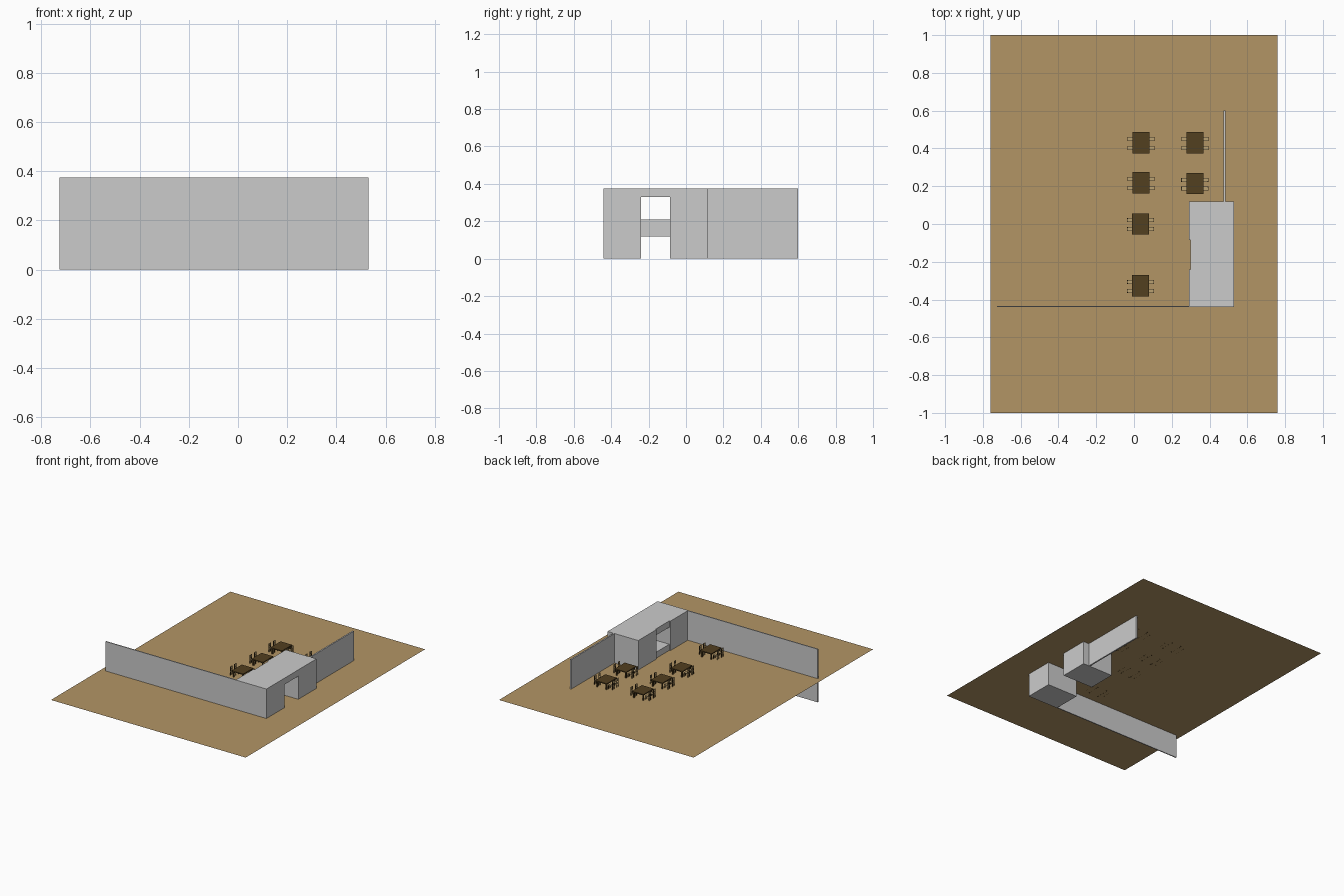
import bpy

if "Cube" in bpy.data.objects:
    bpy.data.objects.remove(bpy.data.objects["Cube"])

FLOOR = 0.167   # dining floor level; walls run below it down to z = 0
TOP = 0.375


def material(name, rgb):
    m = bpy.data.materials.new(name)
    m.diffuse_color = (*rgb, 1)
    m.use_nodes = True
    m.node_tree.nodes["Principled BSDF"].inputs["Base Color"].default_value = m.diffuse_color
    return m


sand = material("sand", (0.45, 0.30, 0.13))
dark_wood = material("dark_wood", (0.085, 0.05, 0.014))
light_wood = material("light_wood", (0.50, 0.36, 0.17))


def box(name, x, y, z, mat=None):
    """Box from (min, max) ranges on each axis."""
    bpy.ops.mesh.primitive_cube_add(size=1, location=[(r[0] + r[1]) / 2 for r in (x, y, z)])
    o = bpy.context.object
    o.name = name
    o.scale = [r[1] - r[0] for r in (x, y, z)]
    if mat:
        o.data.materials.append(mat)
    return o


def around(c, half):
    return (c - half, c + half)


# Ground sheet
bpy.ops.mesh.primitive_plane_add(size=1, location=(0, 0, FLOOR))
ground = bpy.context.object
ground.name = "floor"
ground.scale = (1.52, 2, 1)
ground.data.materials.append(sand)

# Thin walls
box("front_wall", (-0.725, 0.29), (-0.44, -0.433), (0, TOP))
box("side_wall", (0.475, 0.485), (0.118, 0.6), (0, TOP))

# Service block: two solid ends, lintel over the passage, serving counter
box("block_front", (0.29, 0.53), (-0.44, -0.24), (0, TOP))
box("block_back", (0.29, 0.53), (-0.085, 0.118), (0, TOP))
box("lintel", (0.298, 0.53), (-0.24, -0.085), (0.33, TOP))
box("serving_counter", (0.298, 0.40), (-0.24, -0.085), (0.12, 0.21))


def table(cx, cy):
    box("table_top", around(cx, 0.045), around(cy, 0.056),
        (FLOOR + 0.040, FLOOR + 0.047), dark_wood)
    for sx in (-1, 1):
        for sy in (-1, 1):
            box("table_leg", around(cx + sx * 0.036, 0.004), around(cy + sy * 0.046, 0.004),
                (FLOOR - 0.001, FLOOR + 0.040), dark_wood)


def chair(cx, cy, side):
    """Chair whose back is on the given x side."""
    box("chair_seat", around(cx, 0.017), around(cy, 0.0105),
        (FLOOR + 0.024, FLOOR + 0.028), light_wood)
    for sy in (-1, 1):
        y = around(cy + sy * 0.0085, 0.002)
        box("chair_front_leg", around(cx - side * 0.015, 0.002), y,
            (FLOOR - 0.001, FLOOR + 0.024), dark_wood)
        box("chair_back_post", around(cx + side * 0.015, 0.002), y,
            (FLOOR - 0.001, FLOOR + 0.060), dark_wood)
    box("chair_back", around(cx + side * 0.015, 0.0015), around(cy, 0.0085),
        (FLOOR + 0.042, FLOOR + 0.060), light_wood)


# Dining sets: table with two chairs on each long side
for tx, ty in ((0.037, 0.43), (0.037, 0.218), (0.035, 0.0), (0.035, -0.327),
               (0.323, 0.43), (0.322, 0.214)):
    table(tx, ty)
    for s in (-1, 1):
        for dy in (0.02, -0.027):
            chair(tx + s * 0.055, ty + dy, s)
